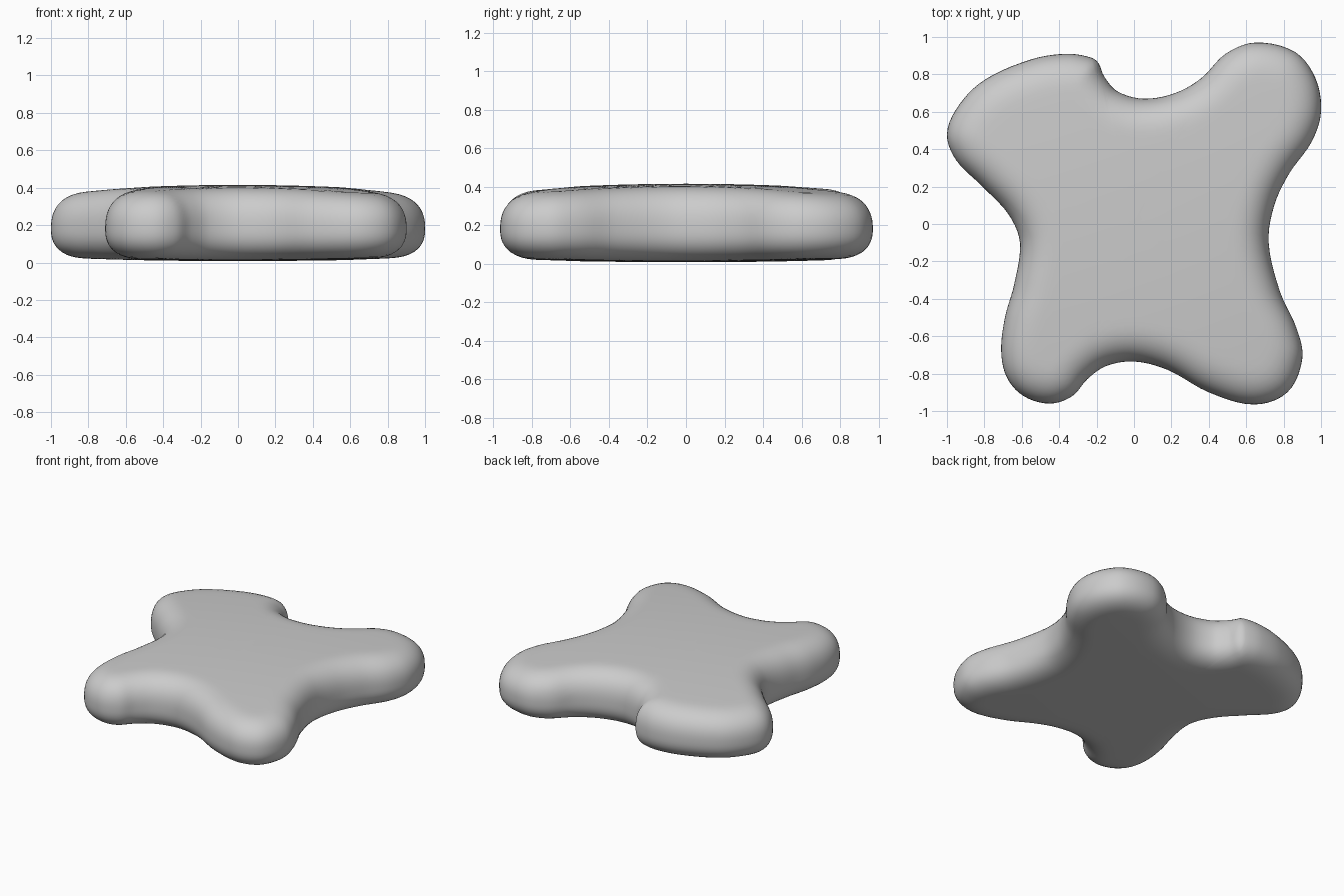
import bpy
import bmesh
from mathutils import Vector
from mathutils.geometry import interpolate_bezier, intersect_point_line

cube = bpy.data.objects.get("Cube")
if cube:
    bpy.data.objects.remove(cube, do_unlink=True)

# Outline of the four-lobed slab, counter-clockwise from the right waist
OUTLINE = [
    (.72, -.1), (.75, .1), (.83, .27), (.95, .44), (1, .6), (.97, .78),
    (.86, .92), (.65, .97), (.49, .91), (.36, .78), (.22, .7), (.05, .67),
    (-.09, .71), (-.16, .79), (-.19, .86), (-.23, .89), (-.36, .91),
    (-.55, .88), (-.8, .77), (-.94, .63), (-1, .48), (-.95, .34),
    (-.81, .2), (-.67, .05), (-.61, -.1), (-.64, -.32), (-.69, -.5),
    (-.71, -.68), (-.68, -.82), (-.59, -.92), (-.45, -.96), (-.33, -.92),
    (-.25, -.83), (-.15, -.76), (0, -.735), (.18, -.78), (.4, -.9),
    (.64, -.965), (.82, -.9), (.9, -.72), (.87, -.56), (.78, -.36),
]
STEPS = 5          # subdivisions of each outline span
RINGS = 22         # rings from rim to centre
RIM = 0.2          # width of the rounded rim
MIDDLE = 0.18      # height of the widest line


def smooth_loop(points):
    """Closed smooth curve through the points."""
    pts = [Vector(p) for p in points]
    n = len(pts)
    loop = []
    for i in range(n):
        before, start, end, after = (pts[(i + k) % n] for k in (-1, 0, 1, 2))
        pull = (end - start).length / 3
        h1 = start + (end - before).normalized() * pull
        h2 = end - (after - start).normalized() * pull
        loop += interpolate_bezier(start, h1, h2, end, STEPS + 1)[:-1]
    return [p.to_2d() for p in loop]


def edge_distance(p, loop):
    """Shortest distance from a point to the outline."""
    best = 9.0
    for i, a in enumerate(loop):
        b = loop[i - 1]
        hit, t = intersect_point_line(p, a, b)
        near = hit.to_2d() if 0 <= t <= 1 else (a if t < 0 else b)
        best = min(best, (p - near).length)
    return best


def heights(p, loop):
    """Top and bottom of the gently domed slab with its rounded rim."""
    inner = max(0.0, 1 - edge_distance(p, loop) / RIM)
    rim = max(0.0, 1 - inner ** 2.5) ** 0.4
    spread = p.length_squared
    top = 0.235 - 0.042 * spread
    bottom = 0.172 - 0.015 * spread
    return MIDDLE + top * rim, MIDDLE - bottom * rim


# Slab: nested rings, above and below, sharing the rim
loop = smooth_loop(OUTLINE)
count = len(loop)
bm = bmesh.new()
rim_ring = [bm.verts.new((p.x, p.y, MIDDLE)) for p in loop]
upper, lower = rim_ring, rim_ring


def bridge(outer, inner, flip):
    for i in range(count):
        quad = [outer[i - 1], outer[i], inner[i], inner[i - 1]]
        bm.faces.new(quad[::-1] if flip else quad)


for ring in range(1, RINGS):
    scale = 1 - (ring / RINGS) ** 2.5
    new_upper, new_lower = [], []
    for p in loop:
        q = p * scale
        high, low = heights(q, loop)
        new_upper.append(bm.verts.new((q.x, q.y, high)))
        new_lower.append(bm.verts.new((q.x, q.y, low)))
    bridge(upper, new_upper, False)
    bridge(lower, new_lower, True)
    upper, lower = new_upper, new_lower

# Close the centre
high, low = heights(Vector((0, 0)), loop)
for ring, z, flip in ((upper, high, False), (lower, low, True)):
    centre = bm.verts.new((0, 0, z))
    for i in range(count):
        tri = [ring[i - 1], ring[i], centre]
        bm.faces.new(tri[::-1] if flip else tri)

bmesh.ops.recalc_face_normals(bm, faces=bm.faces)
for face in bm.faces:
    face.smooth = True
mesh = bpy.data.meshes.new("lobed_slab")
bm.to_mesh(mesh)
bm.free()
slab = bpy.data.objects.new("lobed_slab", mesh)
bpy.context.collection.objects.link(slab)

# Plain grey material
grey = bpy.data.materials.new("light grey")
grey.use_nodes = True
colour = (0.6, 0.6, 0.6, 1)
grey.diffuse_color = colour
grey.node_tree.nodes["Principled BSDF"].inputs["Base Color"].default_value = colour
mesh.materials.append(grey)
